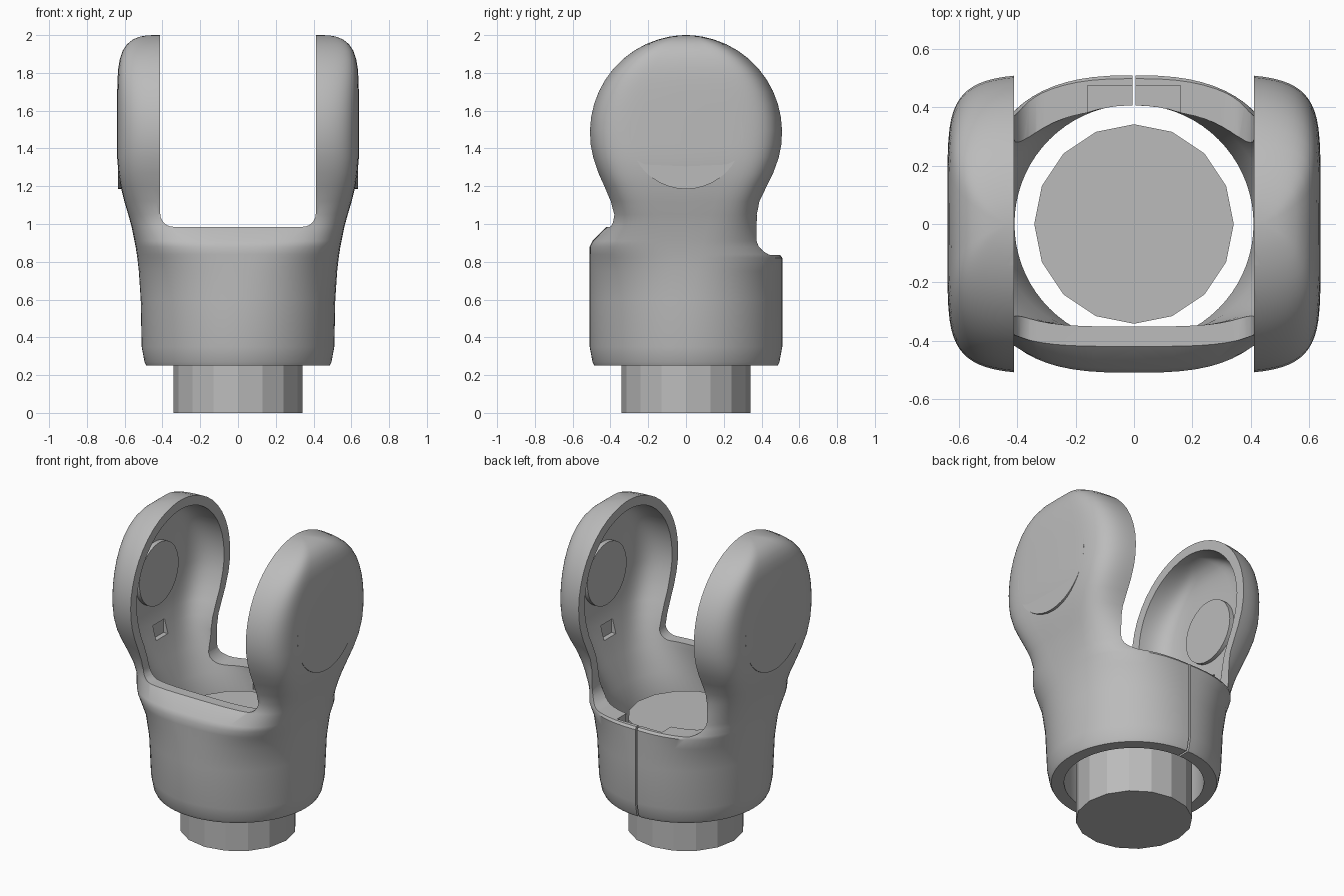
import bpy, bmesh
from math import sin, cos, pi, radians, copysign

if "Cube" in bpy.data.objects:
    bpy.data.objects.remove(bpy.data.objects["Cube"], do_unlink=True)

grey = bpy.data.materials.new("plain_grey")
grey.use_nodes = True
grey.diffuse_color = (0.5, 0.5, 0.5, 1)
grey.node_tree.nodes["Principled BSDF"].inputs["Base Color"].default_value = (0.5, 0.5, 0.5, 1)

SEGMENTS = 72
HUB_Z = 1.485


def make_object(name, bm):
    bmesh.ops.recalc_face_normals(bm, faces=bm.faces)
    mesh = bpy.data.meshes.new(name)
    bm.to_mesh(mesh)
    bm.free()
    mesh.materials.append(grey)
    obj = bpy.data.objects.new(name, mesh)
    bpy.context.collection.objects.link(obj)
    return obj


def power(value, exponent):
    return copysign(abs(value) ** exponent, value)


def loft(name, rows):
    """Stack rounded sections: height, half width, front depth, back depth, squareness."""
    bm = bmesh.new()
    rings = []
    for z, rx, front, back, n in rows:
        ring = []
        for i in range(SEGMENTS):
            a = 2 * pi * i / SEGMENTS
            depth = back if sin(a) > 0 else front
            ring.append(bm.verts.new((rx * power(cos(a), 2 / n),
                                      depth * power(sin(a), 2 / n), z)))
        rings.append(ring)
    for low, high in zip(rings, rings[1:]):
        for i in range(SEGMENTS):
            j = (i + 1) % SEGMENTS
            bm.faces.new((low[i], low[j], high[j], high[i]))
    bm.faces.new(rings[0][::-1])
    bm.faces.new(rings[-1])
    return make_object(name, bm)


def hub_rows(radius, edge_x, dome):
    """Sections through the domed round ends of the two arms."""
    rows = []
    for degrees in list(range(-15, 80, 8)) + [80, 84, 88]:
        s, c = sin(radians(degrees)), cos(radians(degrees))
        rx = edge_x + dome * (1 - abs(s) ** 6) ** (1 / 3)
        rows.append((HUB_Z + radius * s, rx, radius * c, radius * c, 6))
    return rows


def box(name, low, high, round_radius=0):
    """Box, with its edges along y optionally rounded."""
    bm = bmesh.new()
    bmesh.ops.create_cube(bm, size=1)
    for v in bm.verts:
        v.co = [a + (b - a) * (c + 0.5) for a, b, c in zip(low, high, v.co)]
    if round_radius:
        along_y = [e for e in bm.edges
                   if abs(e.verts[0].co.y - e.verts[1].co.y) > 0.01]
        bmesh.ops.bevel(bm, geom=along_y, offset=round_radius, segments=6,
                        profile=0.5, affect='EDGES')
    return make_object(name, bm)


def cylinder(name, radius, start, end, axis, sides):
    bm = bmesh.new()
    rings = []
    for t in (start, end):
        ring = []
        for i in range(sides):
            u, v = radius * cos(2 * pi * i / sides), radius * sin(2 * pi * i / sides)
            ring.append(bm.verts.new((u, v, t) if axis == 'Z' else (t, u, HUB_Z + v)))
        rings.append(ring)
    for i in range(sides):
        j = (i + 1) % sides
        bm.faces.new((rings[0][i], rings[0][j], rings[1][j], rings[1][i]))
    bm.faces.new(rings[0])
    bm.faces.new(rings[1])
    return make_object(name, bm)


def activate(obj):
    bpy.ops.object.select_all(action='DESELECT')
    obj.select_set(True)
    bpy.context.view_layer.objects.active = obj


def cut(obj, cutter):
    cutter.hide_render = True
    activate(obj)
    mod = obj.modifiers.new("cut", 'BOOLEAN')
    mod.operation, mod.solver, mod.object = 'DIFFERENCE', 'EXACT', cutter
    bpy.ops.object.modifier_apply(modifier=mod.name)
    bpy.data.objects.remove(cutter, do_unlink=True)


# Collar flowing up into the arms
yoke = loft("yoke_shell", [
    (0.25, 0.485, 0.485, 0.485, 2), (0.27, 0.495, 0.495, 0.495, 2),
    (0.35, 0.51, 0.51, 0.51, 2), (0.6, 0.515, 0.51, 0.51, 2.1),
    (0.75, 0.525, 0.51, 0.51, 2.3), (0.82, 0.533, 0.51, 0.51, 2.6),
    (0.84, 0.536, 0.51, 0.495, 2.7), (0.88, 0.542, 0.51, 0.46, 2.9),
    (0.91, 0.548, 0.495, 0.44, 3.1), (0.985, 0.563, 0.42, 0.41, 3.8),
    (1.05, 0.581, 0.4, 0.395, 4.5), (1.12, 0.602, 0.41, 0.4, 5.2),
    (1.2, 0.622, 0.44, 0.435, 5.7), (1.27, 0.633, 0.47, 0.468, 6),
] + hub_rows(0.515, 0.42, 0.22))

# Hollow inside
cut(yoke, loft("hollow", [
    (0.2, 0.41, 0.41, 0.41, 2), (0.65, 0.41, 0.41, 0.41, 2),
    (0.8, 0.45, 0.385, 0.4, 2.4), (0.95, 0.505, 0.355, 0.36, 3.4),
    (1.05, 0.535, 0.345, 0.34, 4.5), (1.12, 0.555, 0.355, 0.345, 5.2),
    (1.2, 0.575, 0.38, 0.375, 5.7), (1.27, 0.587, 0.41, 0.408, 6),
] + hub_rows(0.455, 0.4, 0.195)))

# Gap between the arms, lower at the back, with the back clip pocket and slit
cut(yoke, box("arm_gap", (-0.412, -1, 0.985), (0.412, 1, 2.3), 0.07))
cut(yoke, box("back_gap", (-0.411, 0.05, 0.835), (0.411, 1, 1.5), 0.1))
cut(yoke, box("clip_pocket", (-0.16, 0.3, 0.7), (0.16, 0.475, 0.9)))
cut(yoke, box("back_slit", (-0.006, 0.3, 0.1), (0.006, 0.7, 1.0)))

# Per side: small pocket, inner boss, outer cover disc
parts = [yoke]
for side, sign in (("left", 1), ("right", -1)):
    xs = sorted((sign * 0.5, sign * 0.575))
    cut(yoke, box("arm_pocket", (xs[0], -0.06, 1.08), (xs[1], 0.06, 1.17)))
    parts.append(cylinder(side + "_inner_boss", 0.2, sign * 0.565, sign * 0.61, 'X', 32))
    parts.append(cylinder(side + "_cover_disc", 0.3, sign * 0.61, sign * 0.636, 'X', 40))

# Shaft standing inside the collar
parts.append(cylinder("shaft", 0.342, 0, 0.72, 'Z', 16))

for part in parts:
    activate(part)
    bpy.ops.object.shade_smooth_by_angle(angle=radians(20 if part.name == "shaft" else 32))
